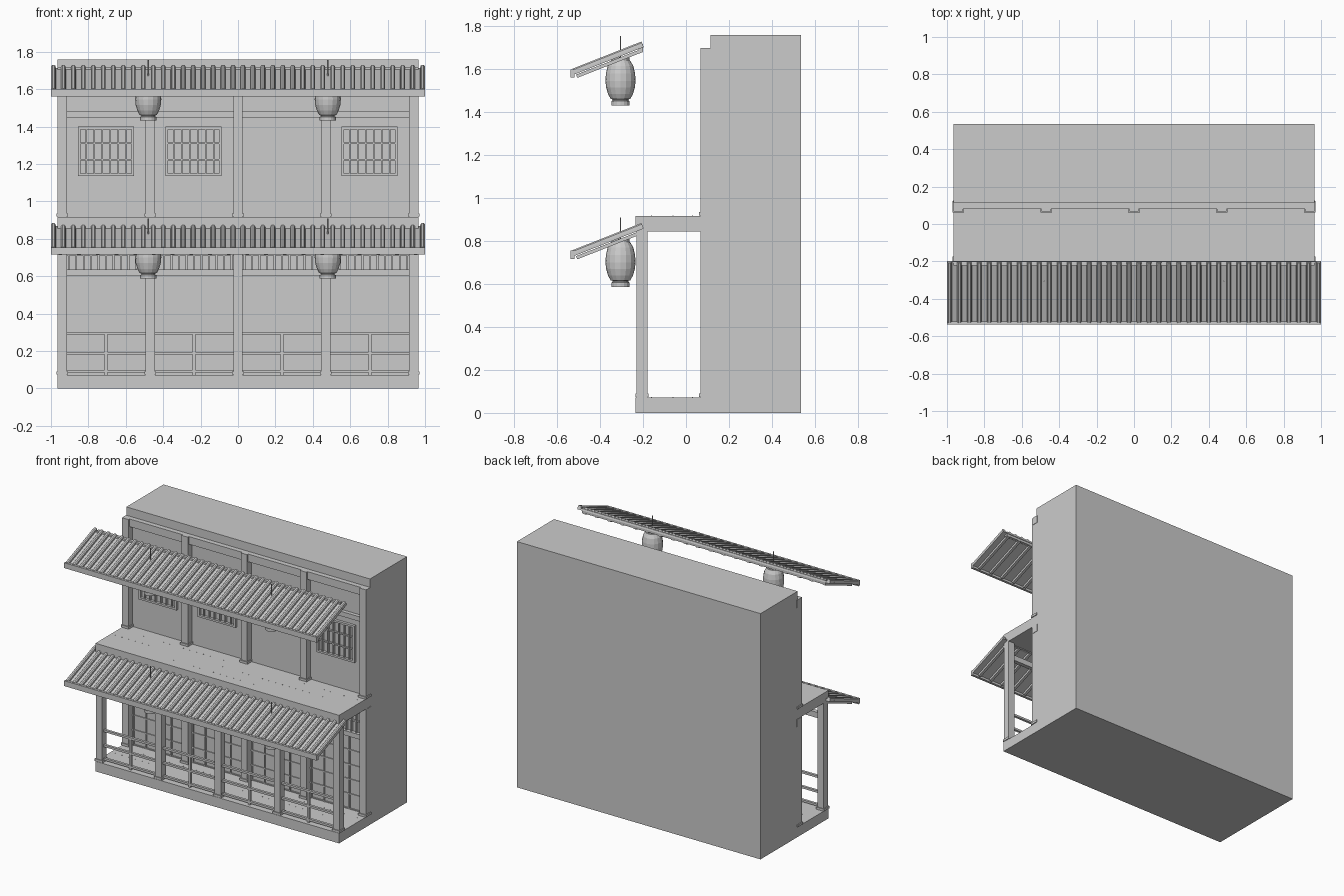
import bpy, bmesh, math
from mathutils import Vector

if "Cube" in bpy.data.objects:
    bpy.data.objects.remove(bpy.data.objects["Cube"])


def finish(name, bm):
    bmesh.ops.recalc_face_normals(bm, faces=bm.faces)
    me = bpy.data.meshes.new(name)
    bm.to_mesh(me)
    bm.free()
    ob = bpy.data.objects.new(name, me)
    bpy.context.collection.objects.link(ob)
    return ob


def prism(bm, ring_a, ring_b):
    a = [bm.verts.new(p) for p in ring_a]
    b = [bm.verts.new(p) for p in ring_b]
    n = len(a)
    bm.faces.new(a)
    bm.faces.new(b[::-1])
    for i in range(n):
        j = (i + 1) % n
        bm.faces.new((a[i], b[i], b[j], a[j]))


def boxes(name, items):
    """One object from boxes given as (x0, x1, y0, y1, z0, z1)."""
    bm = bmesh.new()
    for x0, x1, y0, y1, z0, z1 in items:
        ring = [(y0, z0), (y1, z0), (y1, z1), (y0, z1)]
        prism(bm, [(x0, *p) for p in ring], [(x1, *p) for p in ring])
    return finish(name, bm)


STOREY = 0.845
POSTS = [-0.94, -0.47, 0, 0.47, 0.94]
BAYS = [-0.705, -0.235, 0.235, 0.705]
WALL = 0.115
SLOPE = math.radians(21.5)

# building body and decks
boxes("building_body", [(-0.965, 0.965, WALL, 0.535, 0, 1.76)])
boxes("porch_floor", [(-0.965, 0.965, -0.235, WALL, 0, 0.072)])
boxes("balcony_floor", [(-0.965, 0.965, -0.235, WALL, STOREY, 0.917)])

# deck nails
nails = []
for z in (0.072, 0.917):
    for y in (-0.16, -0.06, 0.03):
        for i in range(36):
            x = -0.93 + i * 0.053
            nails.append((x - .002, x + .002, y - .002, y + .002, z - .002, z + .001))
boxes("deck_nails", nails)

# wall framing, the same on both storeys
for label, dz in (("lower", 0), ("upper", STOREY)):
    top = STOREY if dz == 0 else 0.855
    boxes(label + "_wall_posts",
          [(x - .025, x + .025, 0.068, WALL + .01, dz + 0.072, dz + top) for x in POSTS])
    boxes(label + "_post_feet",
          [(x - .031, x + .031, 0.061, 0.122, dz + 0.074, dz + 0.09) for x in POSTS])
    boxes(label + "_wall_beams",
          [(-0.96, 0.96, 0.088, WALL + .01, dz + 0.603, dz + 0.637),
           (-0.968, 0.968, 0.08, WALL + .01, dz + top - 0.055, dz + top)])

# lower sliding door grid and transom lattice
grid, transom = [], []
for c in BAYS:
    for i in range(5):
        x = c - 0.2 + i * 0.1
        w = 0.008 if i == 2 else 0.004
        grid.append((x - w, x + w, 0.107, WALL + .005, 0.072, 0.605))
    for i in range(6):
        z = 0.075 + i * 0.105
        grid.append((c - 0.21, c + 0.21, 0.109, WALL + .005, z - .004, z + .004))
    for i in range(11):
        x = c - 0.2 + i * 0.04
        transom.append((x - .005, x + .005, 0.1, WALL + .005, 0.63, 0.80))
    transom.append((c - 0.21, c + 0.21, 0.103, WALL + .005, 0.712, 0.722))
boxes("door_grid", grid)
boxes("transom_lattice", transom)

# upper lattice windows
for n, c in enumerate((-0.705, -0.2375, 0.704)):
    l, r, b, t = c - 0.15, c + 0.15, 1.135, 1.40
    parts = [(l, r, 0.096, WALL + .005, b, b + .014), (l, r, 0.096, WALL + .005, t - .014, t),
             (l, l + .014, 0.096, WALL + .005, b, t), (r - .014, r, 0.096, WALL + .005, b, t)]
    for i in range(1, 7):
        x = l + i * 0.3 / 7
        parts.append((x - .004, x + .004, 0.1, WALL + .005, b, t))
    for i in (1, 2):
        z = b + i * (t - b) / 3
        parts.append((l, r, 0.102, WALL + .005, z - .004, z + .004))
    boxes(f"upper_window_{n + 1}", parts)

# porch posts, beam and railing
boxes("porch_posts", [(x - .025, x + .025, -0.23, -0.18, 0.07, STOREY) for x in POSTS])
boxes("porch_post_feet", [(x - .031, x + .031, -0.236, -0.174, 0.074, 0.09) for x in POSTS])
boxes("porch_beam", [(-0.94, 0.94, -0.22, -0.19, 0.72, 0.76)])
rails = [(-0.94, 0.94, -0.214, -0.196, z, z + .015) for z in (0.085, 0.181, 0.288)]
rails += [(x - .008, x + .008, -0.213, -0.197, 0.072, 0.3) for x in BAYS]
boxes("porch_railing", rails)


def on_slope(x, s, n, dz):
    """Point at distance s up the roof and n above its surface."""
    c, k = math.cos(SLOPE), math.sin(SLOPE)
    return Vector((x, -0.522 + s * c - n * k, 1.587 + dz + s * k + n * c))


def sloped(bm, section, s0, s1, dz):
    prism(bm, [on_slope(x, s0, n, dz) for x, n in section],
          [on_slope(x, s1, n, dz) for x, n in section])


def rect(x0, x1, n0, n1):
    return [(x0, n0), (x1, n0), (x1, n1), (x0, n1)]


# awnings
LEN = 0.345
for label, dz in (("lower", -STOREY), ("upper", 0)):
    bm = bmesh.new()
    sloped(bm, rect(-1, 1, -0.011, 0), 0, LEN, dz)
    finish(label + "_awning_sheet", bm)
    bm = bmesh.new()
    for i in range(38):
        x = -0.987 + i * 1.974 / 37
        sloped(bm, [(x - .013, -.002), (x + .013, -.002), (x + .012, .011),
                    (x + .006, .017), (x - .006, .017), (x - .012, .011)], 0, LEN, dz)
    finish(label + "_awning_tiles", bm)
    bm = bmesh.new()
    for i in range(20):
        x = -0.95 + i * 0.1
        sloped(bm, rect(x - .01, x + .01, -.031, -.015), 0.005, LEN - .01, dz)
    finish(label + "_awning_rafters", bm)
    boxes(label + "_awning_fascia", [(-1, 1, -0.538, -0.52, 1.562 + dz, 1.6 + dz)])
    boxes(label + "_awning_ledger", [(-0.965, 0.965, -0.222, -0.2, 1.685 + dz, 1.718 + dz)])

# lanterns
PROFILE = [(0, 1.432), (.043, 1.432), (.043, 1.452), (.037, 1.454), (.037, 1.46), (.046, 1.462),
           (.058, 1.485), (.067, 1.515), (.07, 1.545), (.068, 1.58), (.06, 1.615), (.045, 1.64),
           (.041, 1.641), (.041, 1.655), (.003, 1.656), (.003, 1.755), (0, 1.755)]
SEG = 16
for label, dz in (("lower", -STOREY), ("upper", 0)):
    for side, cx in (("left", -0.48), ("right", 0.48)):
        bm = bmesh.new()
        vs = [bm.verts.new((r + cx, -0.305, z + dz)) for r, z in PROFILE]
        es = [bm.edges.new(p) for p in zip(vs, vs[1:])]
        bmesh.ops.spin(bm, geom=vs + es, cent=(cx, -0.305, 0), axis=(0, 0, 1),
                       angle=math.tau, steps=SEG)
        bmesh.ops.remove_doubles(bm, verts=bm.verts, dist=0.0004)
        finish(f"{label}_{side}_lantern", bm)
